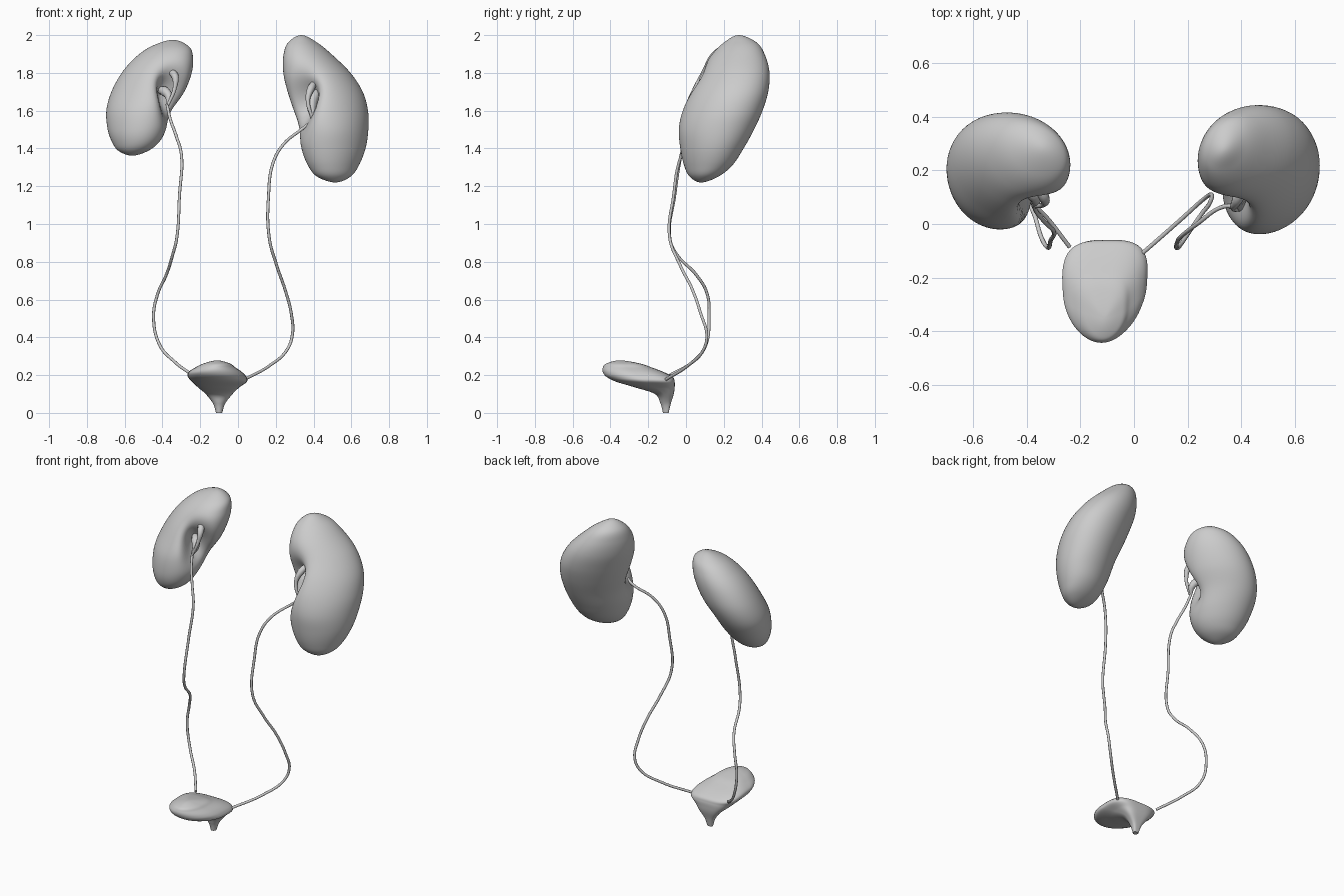
import bpy, bmesh, math
from mathutils import Vector

if "Cube" in bpy.data.objects:
    bpy.data.objects.remove(bpy.data.objects["Cube"])

SIDES = 64
STEPS = 8


def spline(a, b, c, d, t):
    return [0.5 * (2 * q + (r - p) * t + (2 * p - 5 * q + 4 * r - s) * t * t
                   + (3 * q - p - 3 * r + s) * t ** 3) for p, q, r, s in zip(a, b, c, d)]


def loft(name, rows, skew=0.0, back=1.0, taper=0.0, dents=()):
    """Rows are z, xmin, xmax, ymin, ymax; dents are (point, direction, depth, width, height)."""
    R = [[z, (a + b) / 2, (c + d) / 2, (b - a) / 2, (d - c) / 2] for z, a, b, c, d in rows]

    def end(tip, nxt):  # round off closed tips
        return nxt[:3] + [-nxt[3], -nxt[4]] if tip[3] == 0 else tip
    P = [end(R[0], R[1])] + R + [end(R[-1], R[-2])]
    rings = []
    for i in range(1, len(P) - 2):
        rings += [spline(*P[i - 1:i + 3], s / STEPS) for s in range(STEPS)]
    rings.append(R[-1])

    bm = bmesh.new()
    loops = []
    for z, cx, cy, rx, ry in rings:
        loop = []
        for k in range(SIDES):
            t = 2 * math.pi * k / SIDES
            u, v = math.cos(t), math.sin(t + skew)
            if back != 1 and v > 0:
                u = math.copysign(abs(u) ** back, u)
                v = v ** back
            p = Vector((cx + rx * u * (1 + taper * v), cy + ry * v, z))
            for point, direction, depth, width, height in dents:
                n = Vector(direction).normalized()
                o = p - Vector(point)
                along = o.dot(n)
                side = o.x * n.y - o.y * n.x
                p = p + n * depth * math.exp(-0.5 * ((along / 0.12) ** 2
                                             + (side / width) ** 2 + (o.z / height) ** 2))
            loop.append(bm.verts.new(p))
        loops.append(loop)
    for A, B in zip(loops, loops[1:]):
        for k in range(SIDES):
            j = (k + 1) % SIDES
            bm.faces.new((A[k], A[j], B[j], B[k]))
    if R[0][3] > 0:
        bm.faces.new(loops[0][::-1])
    bmesh.ops.remove_doubles(bm, verts=bm.verts, dist=0.0004)
    bmesh.ops.recalc_face_normals(bm, faces=bm.faces)
    me = bpy.data.meshes.new(name)
    bm.to_mesh(me)
    bm.free()
    ob = bpy.data.objects.new(name, me)
    bpy.context.collection.objects.link(ob)
    smooth(ob, 60)
    return ob


def smooth(ob, angle):
    bpy.ops.object.select_all(action='DESELECT')
    ob.select_set(True)
    bpy.context.view_layer.objects.active = ob
    bpy.ops.object.shade_smooth_by_angle(angle=math.radians(angle))


def tube(name, pts, radius=0.008):
    """Smooth tube through x, y, z points, with an optional radius per point."""
    cu = bpy.data.curves.new(name, 'CURVE')
    cu.dimensions = '3D'
    cu.bevel_depth = 1.0
    cu.bevel_resolution = 3
    cu.resolution_u = 8
    cu.use_fill_caps = True
    sp = cu.splines.new('BEZIER')
    sp.bezier_points.add(len(pts) - 1)
    for b, p in zip(sp.bezier_points, pts):
        b.co = p[:3]
        b.radius = p[3] if len(p) > 3 else radius
        b.handle_left_type = b.handle_right_type = 'AUTO'
    ob = bpy.data.objects.new(name, cu)
    bpy.context.collection.objects.link(ob)
    bpy.ops.object.select_all(action='DESELECT')
    ob.select_set(True)
    bpy.context.view_layer.objects.active = ob
    bpy.ops.object.convert(target='MESH')
    smooth(bpy.context.view_layer.objects.active, 50)


# Kidney on the +x side, larger and lower
loft("kidney_a", [
    (1.22, .515, .515, .08, .08), (1.25, .42, .595, .02, .17), (1.31, .37, .64, -.01, .245),
    (1.4, .335, .675, -.03, .305), (1.5, .315, .69, -.038, .36), (1.6, .285, .688, -.02, .405),
    (1.7, .26, .66, .02, .435), (1.8, .24, .595, .075, .442), (1.89, .24, .505, .13, .42),
    (1.96, .265, .42, .2, .375), (2.0, .335, .335, .28, .28)],
    skew=.2, dents=[((.35, .08, 1.65), (.7, .7, 0), .15, .055, .085)])

# Kidney on the -x side, shorter and more tilted
loft("kidney_b", [
    (1.362, -.56, -.56, .09, .09), (1.385, -.63, -.48, .03, .18), (1.43, -.665, -.42, -.005, .24),
    (1.5, -.69, -.375, -.02, .3), (1.6, -.697, -.335, -.012, .365), (1.7, -.67, -.28, .02, .405),
    (1.8, -.615, -.245, .06, .415), (1.88, -.545, -.238, .11, .4), (1.94, -.46, -.26, .18, .36),
    (1.975, -.345, -.345, .28, .28)],
    skew=-.2, dents=[((-.35, .08, 1.69), (-.7, .7, 0), .13, .05, .085)])

# Bladder: flat body leaning forward over a narrow outlet
loft("bladder", [
    (0, -.116, -.084, -.122, -.092), (.05, -.132, -.068, -.135, -.08),
    (.1, -.17, -.03, -.165, -.065), (.135, -.21, .005, -.27, -.06), (.165, -.24, .045, -.37, -.06),
    (.19, -.262, .042, -.42, -.07), (.215, -.26, .02, -.44, -.115), (.24, -.225, -.015, -.44, -.18),
    (.262, -.18, -.045, -.42, -.245), (.278, -.11, -.11, -.35, -.35)],
    back=.6, taper=.08)

# Ureters
tube("ureter_a", [
    (.395, .06, 1.545), (.335, .065, 1.5), (.235, 0, 1.415), (.183, -.04, 1.315),
    (.162, -.065, 1.155), (.165, -.087, .93), (.205, -.03, .78), (.25, .035, .65),
    (.283, .08, .52), (.288, .11, .415), (.26, .093, .335), (.167, .01, .25), (.03, -.11, .175)])
tube("ureter_b", [
    (-.375, .07, 1.63), (-.36, .04, 1.56), (-.325, 0, 1.46), (-.3, -.025, 1.37),
    (-.31, -.06, 1.15), (-.325, -.085, .92), (-.345, -.05, .84), (-.38, .055, .73),
    (-.425, .112, .63), (-.447, .122, .51), (-.415, .105, .36), (-.335, .035, .27),
    (-.24, -.085, .2)])

# Funnels and branches leading out of the kidney hollows
tube("pelvis_a", [(.44, .17, 1.7, .022), (.405, .12, 1.68, .03), (.39, .085, 1.62, .026),
                  (.395, .062, 1.57, .016), (.395, .06, 1.545, .008)])
tube("upper_branch_a", [(.42, .16, 1.76, .016), (.385, .09, 1.715, .02),
                        (.37, .06, 1.65, .011), (.4, .055, 1.545, .007)])
tube("pelvis_b", [(-.42, .17, 1.71, .02), (-.385, .12, 1.7, .026), (-.365, .09, 1.67, .02),
                  (-.375, .07, 1.63, .008)])
tube("upper_branch_b", [(-.38, .17, 1.81, .018), (-.335, .1, 1.785, .02),
                        (-.335, .075, 1.72, .011), (-.37, .065, 1.63, .007)])
